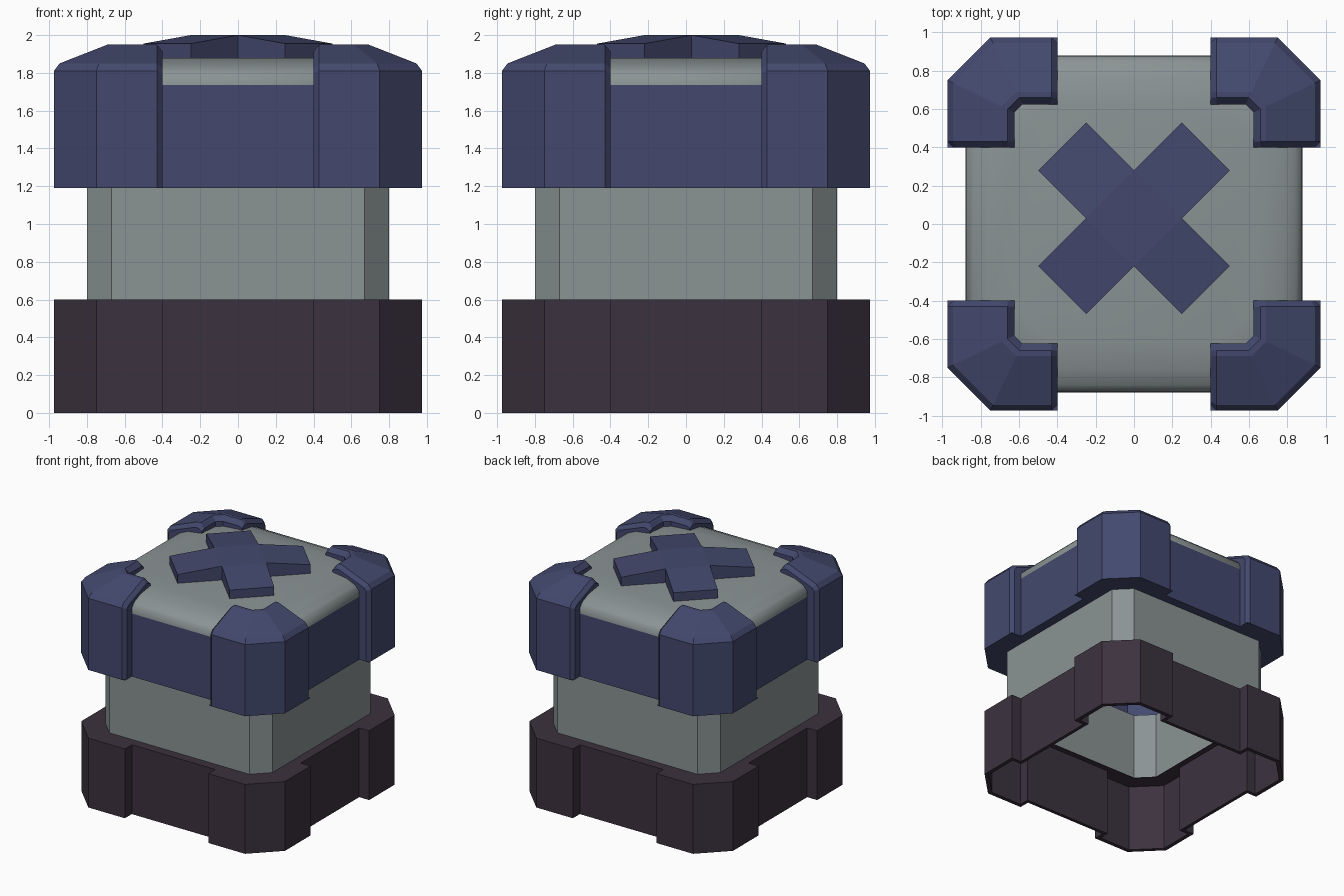
import bpy, bmesh, math
from mathutils import Matrix

if "Cube" in bpy.data.objects:
    bpy.data.objects.remove(bpy.data.objects["Cube"])


def material(name, rgb):
    m = bpy.data.materials.new(name)
    m.diffuse_color = (*rgb, 1)
    m.use_nodes = True
    m.node_tree.nodes["Principled BSDF"].inputs["Base Color"].default_value = m.diffuse_color
    return m


BLUE = material("slate blue", (0.056, 0.066, 0.155))
GREY = material("grey", (0.255, 0.292, 0.295))
PLUM = material("dark plum", (0.044, 0.031, 0.048))


def rot4(pts):
    """Repeat quadrant points around z, giving one closed outline."""
    out = []
    for i in range(4):
        c, s = [(1, 0), (0, -1), (-1, 0), (0, 1)][i]
        out += [(c * x - s * y, s * x + c * y) for x, y in pts]
    return out


def skin(bm, loops, closed=True):
    """Join a list of equally long loops of 3D points with quads."""
    rows = [[bm.verts.new(p) for p in l] for l in loops]
    n = len(rows[0])
    for a, b in zip(rows, rows[1:]):
        for i in range(n if closed else n - 1):
            j = (i + 1) % n
            bm.faces.new((a[i], a[j], b[j], b[i]))
    return rows


def finish(name, bm, mat):
    bmesh.ops.remove_doubles(bm, verts=bm.verts[:], dist=0.0005)
    bmesh.ops.recalc_face_normals(bm, faces=bm.faces[:])
    me = bpy.data.meshes.new(name)
    bm.to_mesh(me)
    bm.free()
    me.materials.append(mat)
    ob = bpy.data.objects.new(name, me)
    bpy.context.collection.objects.link(ob)
    return ob


def at(pts, z):
    return [(x, y, z) for x, y in pts]


# Outlines: stepped outside, its inset, and the body octagon with matching points
OUTER = rot4([(.4, .88), (.4, .975), (.75, .975), (.975, .75), (.975, .4), (.88, .4)])
INSET = rot4([(.43, .85), (.43, .94), (.735, .94), (.94, .735), (.94, .43), (.85, .43)])
BODY = rot4([(.4, .8), (.4, .8), (.67, .8), (.8, .67), (.8, .4), (.8, .4)])

# Hollow base skirt
bm = bmesh.new()
skin(bm, [at(BODY, .595), at(BODY, .6), at(OUTER, .6), at(OUTER, 0), at(INSET, 0),
          at(INSET, .595), at(BODY, .595)])
finish("base_skirt", bm, PLUM)

# Body tube
bm = bmesh.new()
oct_body = rot4([(.67, .8), (.8, .67)])
skin(bm, [at(oct_body, .6), at(oct_body, 1.19)])
finish("body", bm, GREY)

# Underside ledge of the cap
bm = bmesh.new()
skin(bm, [at(BODY, 1.19), at(OUTER, 1.19)])
finish("cap_ledge", bm, BLUE)

# Side panels of the cap
bm = bmesh.new()
for i in range(4):
    r = Matrix.Rotation(i * math.pi / 2, 3, 'Z')
    quad = [(-.44, -.88, 1.19), (.44, -.88, 1.19), (.44, -.88, 1.735), (-.44, -.88, 1.735)]
    f = bm.faces.new([bm.verts.new(p) for p in quad])
    bmesh.ops.rotate(bm, verts=f.verts[:], matrix=r)
me_panel = finish("cap_panels", bm, BLUE)

# Rounded lid
bm = bmesh.new()
rows = skin(bm, [at(rot4([(.62 * h / .88, h), (h, .62 * h / .88)]), z)
                 for h, z in [(.88, 1.735), (.875, 1.79), (.84, 1.825), (.76, 1.86), (.62, 1.88)]])
bm.faces.new(rows[-1])
lid = finish("lid", bm, GREY)
bpy.context.view_layer.objects.active = lid
lid.select_set(True)
bpy.ops.object.shade_smooth_by_angle(angle=math.radians(50))
lid.select_set(False)

# Corner guards: one profile swept round each chamfered corner, bevelled ends
FULL = [(.975, 1.19), (.975, 1.81), (.945, 1.85), (.69, 1.95), (.66, 1.95), (.625, 1.91), (.625, 1.86)]
END = [(.945, 1.19), (.945, 1.80), (.925, 1.825), (.69, 1.915), (.66, 1.915), (.625, 1.895), (.625, 1.86)]


def bend(h):
    return .58 + (h - .62) * .48


bm = bmesh.new()
for i in range(4):
    stations = [[(.40, h, z) for h, z in END],
                [(.43, h, z) for h, z in FULL],
                [(bend(h), h, z) for h, z in FULL],
                [(h, bend(h), z) for h, z in FULL],
                [(h, .43, z) for h, z in FULL],
                [(h, .40, z) for h, z in END]]
    rows = skin(bm, stations, closed=False)
    # end caps reach in to the panel and lid
    for row, swap in ((rows[0], False), (rows[-1], True)):
        tail = [(.40, .80, 1.80), (.40, .87, 1.70), (.40, .87, 1.19)]
        extra = [bm.verts.new((y, x, z) if swap else (x, y, z)) for x, y, z in tail]
        bm.faces.new(row + extra)
    verts = [v for row in rows for v in row]
    verts += [v for f in rows[0][0].link_faces for v in f.verts if v not in verts]
    verts += [v for f in rows[-1][0].link_faces for v in f.verts if v not in verts]
    bmesh.ops.rotate(bm, verts=list(dict.fromkeys(verts)),
                     matrix=Matrix.Rotation(i * math.pi / 2, 3, 'Z'))
finish("corner_guards", bm, BLUE)

# Raised cross on the lid, arms sloping down to their tips
bm = bmesh.new()
cross = rot4([(.25, 0, ) , (.5, .25), (.25, .5)])
CY = .03
top, low = [], []
for k, (x, y) in enumerate(rot4([(.25, 0), (.5, .25), (.25, .5)][::-1])):
    top.append(bm.verts.new((x, y + CY, 2.0 if k % 3 == 2 else 1.955)))
    low.append(bm.verts.new((x, y + CY, 1.87)))
for k in range(12):
    j = (k + 1) % 12
    bm.faces.new((top[k], top[j], low[j], low[k]))
bm.faces.new(top[2::3])
for k in range(4):
    bm.faces.new([top[(3 * k + d) % 12] for d in (-1, 0, 1, 2)])
# notch order: tip, tip, notch
finish("lid_cross", bm, BLUE)
